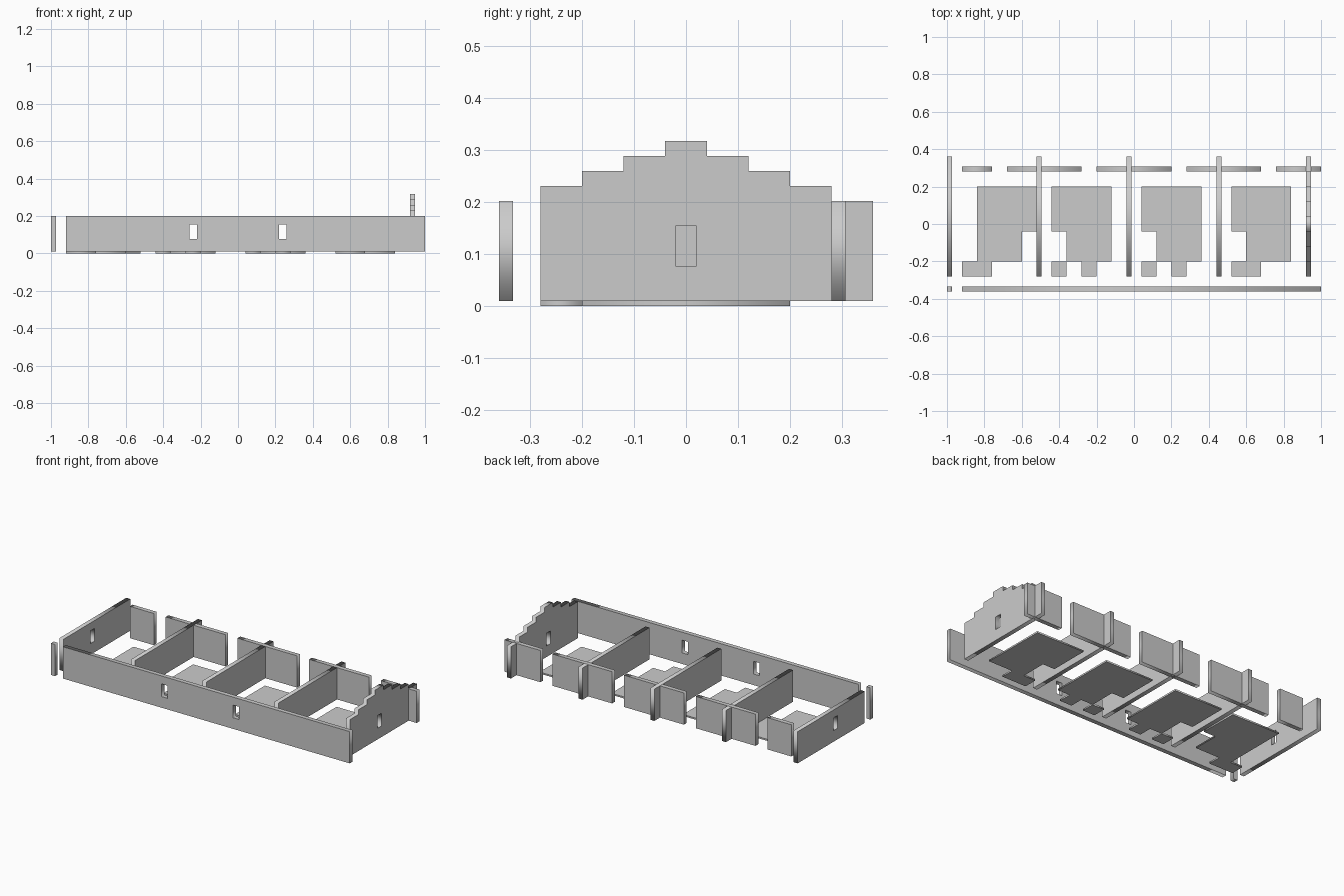
import bpy
from math import pi

if "Cube" in bpy.data.objects:
    bpy.data.objects.remove(bpy.data.objects["Cube"])

H = 0.0096          # one height layer
C = 0.08            # one plan cell
T = C / 3           # wall thickness
Z0, Z1 = H, 21 * H  # wall bottom and top
ROT = {'z': (0, 0, 0), 'y': (pi / 2, 0, 0), 'x': (pi / 2, 0, pi / 2)}


def rect(a0, b0, a1, b1):
    return [(a0, b0), (a1, b0), (a1, b1), (a0, b1)]


def plate(name, axis, start, thick, outlines):
    """Filled flat profile (extra outlines are holes) extruded along an axis."""
    cu = bpy.data.curves.new(name, 'CURVE')
    cu.dimensions = '2D'
    cu.fill_mode = 'BOTH'
    cu.extrude = thick / 2
    for pts in outlines:
        s = cu.splines.new('POLY')
        s.points.add(len(pts) - 1)
        for p, (a, b) in zip(s.points, pts):
            p.co = (a, b, 0, 1)
        s.use_cyclic_u = True
    ob = bpy.data.objects.new(name, cu)
    bpy.context.collection.objects.link(ob)
    ob.rotation_euler = ROT[axis]
    ob.location['xyz'.index(axis)] = start + thick / 2
    bpy.ops.object.select_all(action='DESELECT')
    ob.select_set(True)
    bpy.context.view_layer.objects.active = ob
    bpy.ops.object.convert(target='MESH')


def window(c):
    return rect(c - C / 4, 8 * H, c + C / 4, 16 * H)


# Front wall with two windows, and the separate post at its left end
plate('front_wall', 'y', -0.36, T,
      [rect(-0.92, Z0, 1.0, Z1), window(-0.24), window(0.24)])
plate('front_post', 'y', -0.36, T, [rect(-1.0, Z0, -1.0 + T, Z1)])

# Left end wall with window
plate('left_end_wall', 'x', -1.0, T, [rect(-0.28, Z0, 0.36, Z1), window(0)])

# Room partitions
for i, x in enumerate((-0.52, -0.04, 0.44)):
    plate(f'partition_{i + 1}', 'x', x, T, [rect(-0.28, Z0, 0.36, Z1)])

# Right end wall with stepped gable
steps = []
for i, y in enumerate((0.28, 0.20, 0.12, 0.04)):
    top = (24 + 3 * i) * H
    low = Z1 if i == 0 else top - 3 * H
    steps += [(y, low), (y, top)]
left = [(-y, z) for y, z in reversed(steps[1:])]
plate('gable_wall', 'x', 0.92, T,
      [[(-0.28, Z0), (0.36, Z0), (0.36, Z1)] + steps + left, window(0)])

# Back wall segments between the doorways
for i, (a, b) in enumerate(((-0.92, -0.76), (-0.68, -0.28), (-0.2, 0.2),
                            (0.28, 0.68), (0.76, 1.0))):
    plate(f'back_wall_{i + 1}', 'y', 0.28, T, [rect(a, Z0, b, Z1)])


# Floor panels: main slab with a missing corner, plus front tabs
def floor(n, x0, notch_right, tabs):
    x1 = x0 + 4 * C
    if notch_right:
        pts = [(x0, -0.2), (x1 - C, -0.2), (x1 - C, -0.04), (x1, -0.04),
               (x1, 0.2), (x0, 0.2)]
    else:
        pts = [(x0 + C, -0.2), (x1, -0.2), (x1, 0.2), (x0, 0.2),
               (x0, -0.04), (x0 + C, -0.04)]
    plate(f'floor_{n}', 'z', 0, H, [pts])
    for k, (a, b) in enumerate(tabs):
        plate(f'floor_{n}_tab_{k + 1}', 'z', 0, H, [rect(a, -0.28, b, -0.2)])


floor(1, -0.84, True, [(-0.92, -0.76)])
floor(2, -0.44, False, [(-0.44, -0.36), (-0.28, -0.20)])
floor(3, 0.04, False, [(0.04, 0.12), (0.20, 0.28)])
floor(4, 0.52, False, [(0.52, 0.68)])
